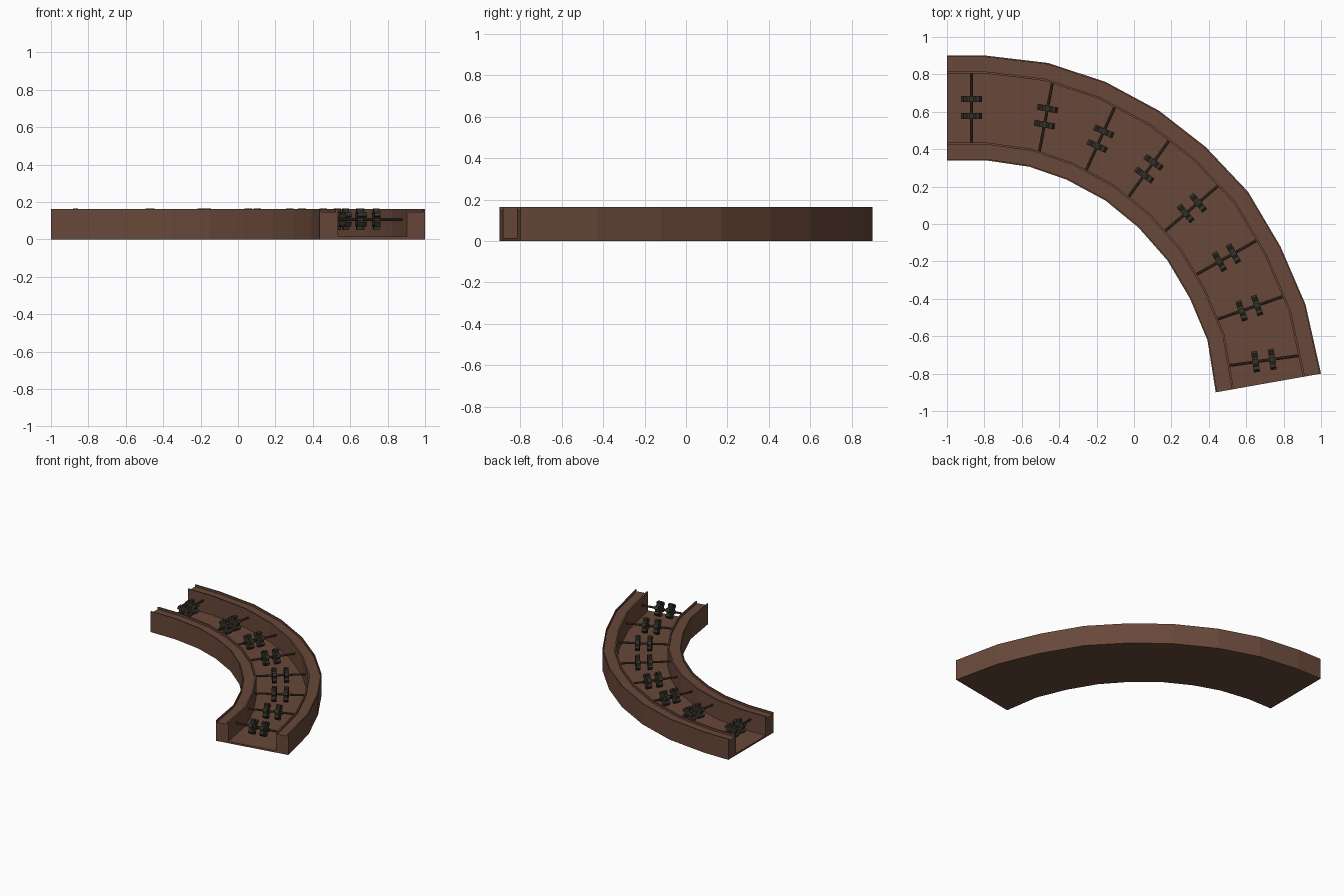
import bpy, bmesh, math
from mathutils import Vector, Matrix

if "Cube" in bpy.data.objects:
    bpy.data.objects.remove(bpy.data.objects["Cube"])


def material(name, rgb):
    m = bpy.data.materials.new(name)
    m.diffuse_color = (*rgb, 1)
    m.use_nodes = True
    m.node_tree.nodes["Principled BSDF"].inputs["Base Color"].default_value = m.diffuse_color
    return m


BROWN = material("brown_frame", (0.14, 0.065, 0.042))
AXLE = material("axle_brown", (0.06, 0.035, 0.025))
DARK = material("dark_wheel", (0.036, 0.031, 0.022))


def finish(name, bm, mat):
    bmesh.ops.recalc_face_normals(bm, faces=bm.faces)
    me = bpy.data.meshes.new(name)
    bm.to_mesh(me)
    bm.free()
    me.materials.append(mat)
    ob = bpy.data.objects.new(name, me)
    bpy.context.collection.objects.link(ob)
    return ob


# Stations of the bend: outer and inner edge
OUTER = [(-1, .9), (-.79, .9), (-.46, .861), (-.153, .76), (.135, .605),
         (.383, .412), (.61, .172), (.783, -.12), (.917, -.43), (1, -.80)]
INNER = [(-1, .34), (-.79, .34), (-.559, .306), (-.36, .237), (-.152, .125),
         (.024, -.019), (.179, -.195), (.299, -.398), (.393, -.622), (.437, -.9)]

# Channel section: fraction across from the outer edge, height
TOP, GROOVE, FLOOR = 0.163, 0.147, 0.014
half = [(0, 0), (0, TOP), (.014, TOP), (.014, GROOVE), (.152, GROOVE),
        (.152, TOP), (.172, TOP), (.172, FLOOR)]
SECTION = half + [(1 - t, z) for t, z in reversed(half)]

# Curved channel with grooved side rails
bm = bmesh.new()
rings = []
for o, i in zip(OUTER, INNER):
    o, i = Vector((*o, 0)), Vector((*i, 0))
    rings.append([bm.verts.new(o.lerp(i, t) + Vector((0, 0, z))) for t, z in SECTION])
n = len(SECTION)
for a, b in zip(rings, rings[1:]):
    for k in range(n):
        bm.faces.new((a[k], a[(k + 1) % n], b[(k + 1) % n], b[k]))
bm.faces.new(rings[0])
bm.faces.new(rings[-1])
finish("curved_channel", bm, BROWN)

# Axle ends: outer wall, inner wall
AXLES = [((-.869, .815), (-.869, .431)), ((-.436, .757), (-.505, .393)),
         ((-.104, .623), (-.254, .291)), ((.184, .441), (-.024, .152)),
         ((.452, .206), (.168, -.035)), ((.655, -.088), (.334, -.27)),
         ((.794, -.388), (.441, -.511)), ((.885, -.703), (.505, -.757))]
AXLE_Z = 0.107


def cog(name, matrix, teeth=6, root=.036, tip=.057, width=.032):
    """Flat-sided toothed wheel, extruded along local z."""
    bm = bmesh.new()
    pts = []
    for k in range(teeth):
        a = math.tau * k / teeth
        for r, s in ((root, -.013), (tip, -.013), (tip, .013), (root, .013)):
            pts.append((r * math.cos(a) - s * math.sin(a), r * math.sin(a) + s * math.cos(a)))
    lo = [bm.verts.new((x, y, -width / 2)) for x, y in pts]
    hi = [bm.verts.new((x, y, width / 2)) for x, y in pts]
    bm.faces.new(lo)
    bm.faces.new(hi)
    for k in range(len(pts)):
        j = (k + 1) % len(pts)
        bm.faces.new((lo[k], lo[j], hi[j], hi[k]))
    finish(name, bm, DARK).matrix_world = matrix


# Eight axles, each carrying two toothed wheels
for num, (o, i) in enumerate(AXLES, 1):
    o, i = Vector((*o, AXLE_Z)), Vector((*i, AXLE_Z))
    d = (i - o).normalized()
    up = Vector((0, 0, 1))
    rot = Matrix((up, d.cross(up), d)).transposed().to_4x4()  # local x is up
    bm = bmesh.new()
    bmesh.ops.create_cone(bm, cap_ends=True, segments=8, radius1=.008, radius2=.008,
                          depth=(i - o).length + .01)
    finish(f"axle_{num}", bm, AXLE).matrix_world = Matrix.Translation((o + i) / 2) @ rot
    for side, t in (("outer", .385), ("inner", .62)):
        cog(f"{side}_wheel_{num}", Matrix.Translation(o.lerp(i, t)) @ rot)
